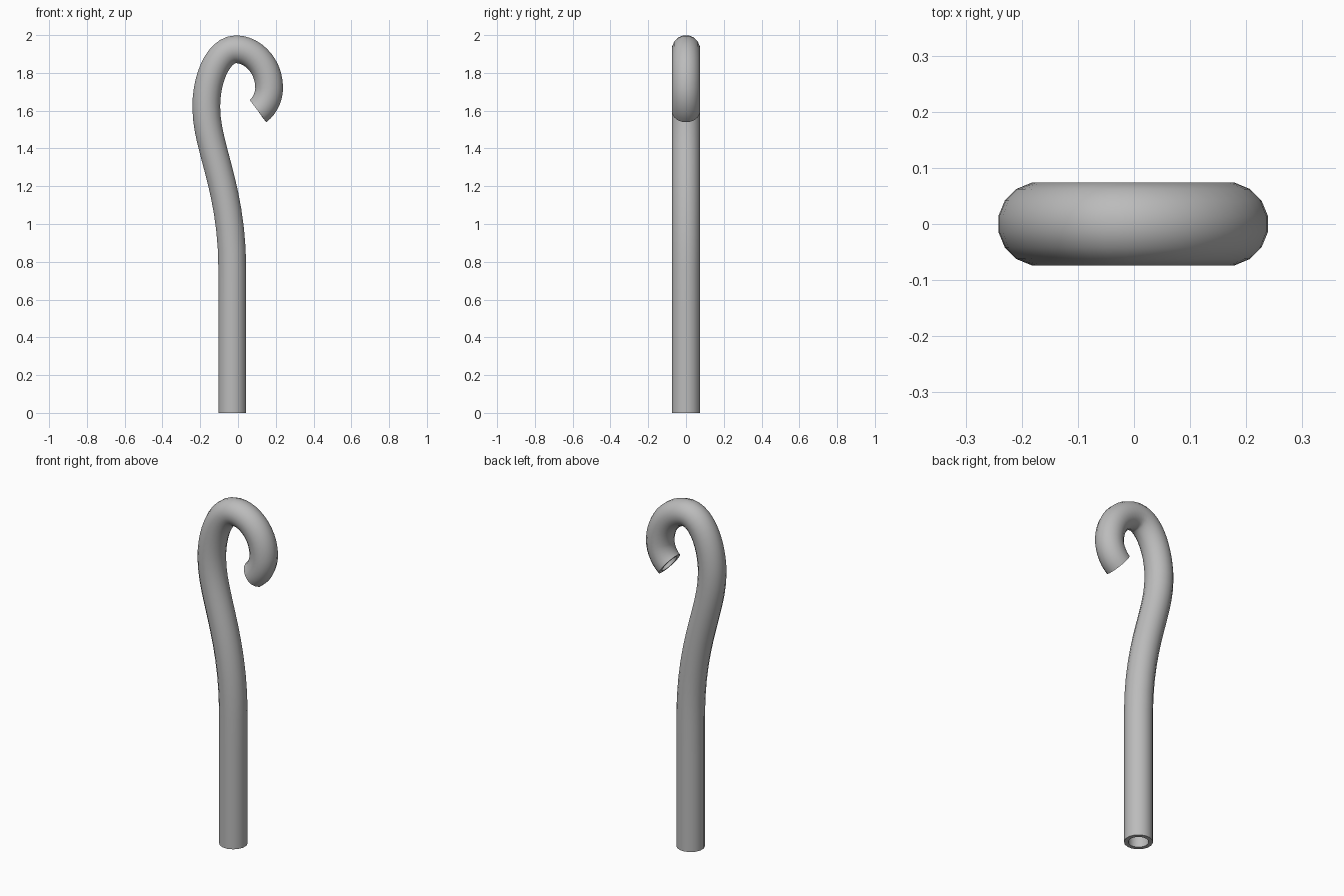
import bpy, bmesh, math
from mathutils import Vector
from mathutils.geometry import interpolate_bezier

default = bpy.data.objects.get("Cube")
if default:
    bpy.data.objects.remove(default)

RADIUS, WALL, SIDES = 0.075, 0.022, 16

# Centre line as (point, handle in, handle out), all in the x-z plane
PATH = [
    ((-0.03, 0.0), None, (-0.03, 0.25)),
    ((-0.03, 0.75), (-0.03, 0.5), (-0.03, 1.2)),
    ((-0.168, 1.62), (-0.168, 1.4), (-0.168, 1.78)),
    ((-0.01, 1.925), (-0.1, 1.925), (0.075, 1.925)),
    ((0.165, 1.72), (0.165, 1.84), (0.165, 1.67)),
    ((0.106, 1.598), (0.138, 1.622), None),
]
STEPS = [5, 12, 12, 12, 8]


def flat(p):
    return Vector((p[0], 0, p[1]))


points = [flat(PATH[0][0])]
for a, b, n in zip(PATH, PATH[1:], STEPS):
    points += interpolate_bezier(flat(a[0]), flat(a[2]), flat(b[1]), flat(b[0]), n)[1:]

# Painted metal
metal = bpy.data.materials.new("grey metal")
metal.use_nodes = True
grey = (0.5, 0.5, 0.5, 1)
metal.diffuse_color = grey
metal.node_tree.nodes["Principled BSDF"].inputs["Base Color"].default_value = grey

# Sweep a ring of vertices along the centre line
bm = bmesh.new()
rings = []
for i, p in enumerate(points):
    tangent = (points[min(i + 1, len(points) - 1)] - points[max(i - 1, 0)]).normalized()
    if i == len(points) - 1:
        tangent = (flat(PATH[-1][0]) - flat(PATH[-1][1])).normalized()
    across = Vector((0, 1, 0)).cross(tangent)
    ring = []
    for k in range(SIDES):
        a = math.tau * (k + 0.5) / SIDES
        ring.append(bm.verts.new(p + RADIUS * (math.cos(a) * across + math.sin(a) * Vector((0, 1, 0)))))
    rings.append(ring)
for lower, upper in zip(rings, rings[1:]):
    for k in range(SIDES):
        j = (k + 1) % SIDES
        bm.faces.new((lower[k], lower[j], upper[j], upper[k]))
bm.normal_update()

# Face the open tube outwards so the wall grows inwards
first = bm.faces[:][0]
if first.normal.dot(first.calc_center_median() - (points[0] + points[1]) / 2) < 0:
    bmesh.ops.reverse_faces(bm, faces=bm.faces[:])

mesh = bpy.data.meshes.new("hooked_tube")
bm.to_mesh(mesh)
bm.free()
mesh.materials.append(metal)
tube = bpy.data.objects.new("hooked_tube", mesh)
bpy.context.collection.objects.link(tube)

# Wall thickness, open at both ends
wall = tube.modifiers.new("wall", 'SOLIDIFY')
wall.thickness = WALL
wall.offset = -1
bpy.context.view_layer.objects.active = tube
tube.select_set(True)
bpy.ops.object.modifier_apply(modifier=wall.name)
bpy.ops.object.shade_smooth_by_angle(angle=math.radians(40))
